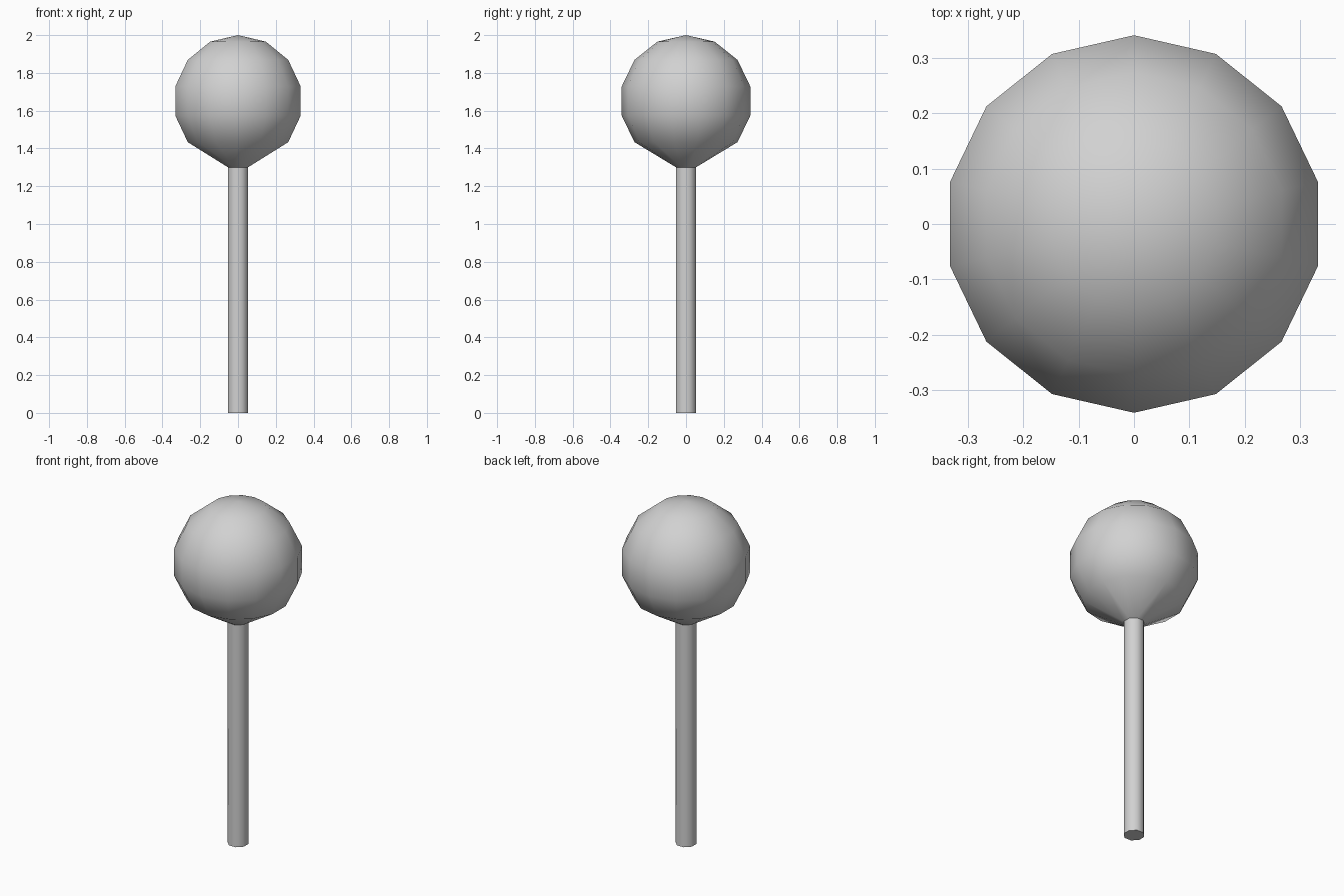
import bpy
import bmesh
from math import sin, cos, pi, radians

cube = bpy.data.objects.get("Cube")
if cube:
    bpy.data.objects.remove(cube, do_unlink=True)

grey = bpy.data.materials.new("light grey")
grey.use_nodes = True
colour = (0.64, 0.64, 0.64, 1)
grey.diffuse_color = colour
grey.node_tree.nodes["Principled BSDF"].inputs["Base Color"].default_value = colour

SEGMENTS, RINGS = 14, 7
BALL_R = 0.349
BALL_Z = 2 - BALL_R
STICK_SIDES, STICK_R, STICK_TOP = 8, 0.057, 1.30


def ring(bm, radius, z, sides, start):
    """Add one level circle of vertices."""
    return [bm.verts.new((radius * cos(start + 2 * pi * i / sides),
                          radius * sin(start + 2 * pi * i / sides), z))
            for i in range(sides)]


def finish(name, bm):
    """Turn the mesh into a smooth shaded object."""
    bmesh.ops.recalc_face_normals(bm, faces=bm.faces[:])
    mesh = bpy.data.meshes.new(name)
    bm.to_mesh(mesh)
    bm.free()
    mesh.materials.append(grey)
    obj = bpy.data.objects.new(name, mesh)
    bpy.context.collection.objects.link(obj)
    bpy.ops.object.select_all(action='DESELECT')
    obj.select_set(True)
    bpy.context.view_layer.objects.active = obj
    bpy.ops.object.shade_smooth_by_angle(angle=radians(60))


# Round head: rings of a ball, with the underside drawn down to the stick
bm = bmesh.new()
bm.verts.new((0, 0, BALL_Z + BALL_R))
for k in range(1, RINGS - 1):
    a = pi * k / RINGS
    ring(bm, BALL_R * sin(a), BALL_Z + BALL_R * cos(a), SEGMENTS, pi / 2)
neck = ring(bm, STICK_R, STICK_TOP, STICK_SIDES, pi / STICK_SIDES)
bmesh.ops.convex_hull(bm, input=bm.verts[:])
# Leave the neck open where the stick meets it
hidden = [f for f in bm.faces if all(v in neck for v in f.verts)]
bmesh.ops.delete(bm, geom=hidden, context='FACES')
finish("round_head", bm)

# Straight stick
bm = bmesh.new()
low = ring(bm, STICK_R, 0, STICK_SIDES, pi / STICK_SIDES)
high = ring(bm, STICK_R, STICK_TOP, STICK_SIDES, pi / STICK_SIDES)
bm.faces.new(low)
bm.faces.new(high)
for i in range(STICK_SIDES):
    j = (i + 1) % STICK_SIDES
    bm.faces.new((low[i], low[j], high[j], high[i]))
finish("stick", bm)
